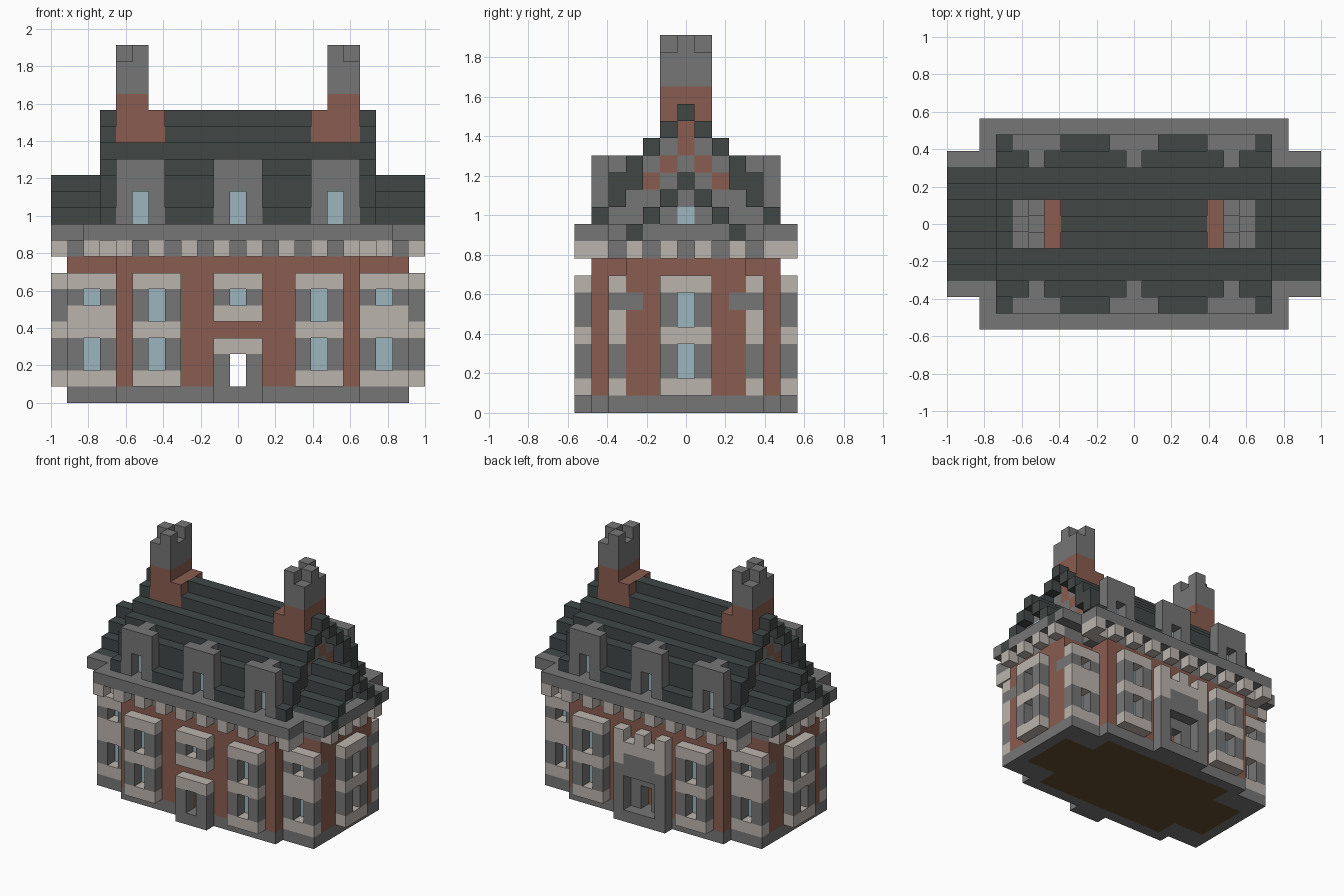
import bpy
import bmesh

if "Cube" in bpy.data.objects:
    bpy.data.objects.remove(bpy.data.objects["Cube"], do_unlink=True)

U = 2 / 23  # edge of one building cube
COLOURS = {
    "grey_stone": (0.18, 0.18, 0.18),
    "pale_stone": (0.50, 0.455, 0.42),
    "red_brick": (0.255, 0.107, 0.08),
    "dark_slate": (0.052, 0.063, 0.061),
    "window_glass": (0.33, 0.47, 0.515),
    "brown_floor": (0.127, 0.069, 0.03),
}
GREY, PALE, BRICK, SLATE, GLASS, FLOOR = COLOURS


def make_material(name, rgb):
    mat = bpy.data.materials.new(name)
    mat.use_nodes = True
    mat.diffuse_color = (*rgb, 1)
    bsdf = next(n for n in mat.node_tree.nodes if n.type == "BSDF_PRINCIPLED")
    bsdf.inputs["Base Color"].default_value = (*rgb, 1)
    bsdf.inputs["Roughness"].default_value = 0.9
    return mat


MATERIALS = {name: make_material(name, rgb) for name, rgb in COLOURS.items()}
cells = {}


def span(r):
    return (r,) if isinstance(r, int) else range(r[0], r[1] + 1)


def block(part, colour, x, y, z, mirror="xy"):
    """Fill a box of cubes (part None carves it), mirrored over the named axes."""
    for sx in ((1, -1) if "x" in mirror else (1,)):
        for sy in ((1, -1) if "y" in mirror else (1,)):
            for i in span(x):
                for j in span(y):
                    for k in span(z):
                        key = (i * sx, j * sy, k)
                        if part is None:
                            cells.pop(key, None)
                        else:
                            cells[key] = (part, colour)


def plan(part, colour, z, inset=0):
    """Main block crossed by the narrower wings."""
    block(part, colour, (0, 7 - inset), (0, 5 - inset), z)
    block(part, colour, (0, 10 - inset), (0, 3 - inset), z)


def bay(part, along, out, pale_rows, grey_rows, side=False, mirror="xy"):
    """Window bay: banded stone in front of the wall, glass set one cube back."""
    def put(name, colour, a, depth, z):
        x, y = (depth, a) if side else (a, depth)
        block(name, colour, x, y, z, mirror)
    mid = (along[0] + along[1]) // 2
    back = out - 1 if out > 0 else out + 1
    for z in pale_rows:
        put(part, PALE, along, out, z)
    for z in grey_rows:
        put(part, GREY, along, out, z)
        put(None, None, mid, out, z)
        put("window_panes", GLASS, mid, back, z)


# plinth and floor
plan("plinth", GREY, 0)
block("plinth", GREY, (8, 10), 4, 0)
plan("floor", FLOOR, 0, 1)

# hollow brick walls
plan("walls", BRICK, (1, 8))
plan(None, None, (1, 8), 1)

# window bays on the long sides, wing corners and ends
bay("long_side_bays", (4, 6), 6, (1, 4, 7), (2, 3, 5, 6))
bay("corner_bays", (8, 10), 4, (1, 4, 5, 7), (2, 3, 6))
bay("end_bays", (-1, 1), 11, (1, 4, 7), (2, 3, 5, 6), side=True, mirror="x")
block("corner_bays", GREY, 10, 3, 6)

# front door with a window bay above
block("front_door_frame", GREY, (-1, 1), -6, (0, 2), "")
block("front_door_frame", PALE, (-1, 1), -6, 3, "")
block(None, None, 0, (-6, -5), (1, 2), "")
bay("front_centre_bay", (-1, 1), -6, (5, 7), (6,), mirror="")

# back portal with stepped top and small crenels
block("back_portal", GREY, (-2, 2), 6, (0, 4), "")
block("back_portal", PALE, (-2, 2), 6, (5, 6), "")
block("back_portal", GREY, (-1, 1), 6, 5, "")
for x in (-2, 0, 2):
    block("back_portal", PALE, x, 6, 7, "")
block("back_portal", GREY, (-1, 1), 5, (1, 3), "")
block(None, None, (-1, 1), 6, (1, 3), "")
block(None, None, 0, 5, (1, 2), "")

# dentil course and cornice
block("frieze", GREY, (0, 8), (0, 5), 9)
block("frieze", GREY, (0, 10), (0, 3), 9)
for x in range(1, 10, 2):
    block("dentils", PALE, x, 6, 9)
block("dentils", PALE, (8, 9), 5, 9)
for y in (1, 3):
    block("dentils", PALE, 11, y, 9)
block("cornice", GREY, (0, 9), (0, 6), 10)
block("cornice", GREY, (0, 11), (0, 4), 10)

# stepped main roof with overhanging verges and patterned gables
ROOF_TOPS = (17, 16, 15, 14, 13, 11)
VERGE_BOTTOMS = (17, 16, 15, 13, 12, 11)
for y, (top, low) in enumerate(zip(ROOF_TOPS, VERGE_BOTTOMS)):
    block("main_roof", SLATE, (0, 7), y, (11, top))
    block("main_roof", SLATE, 8, y, (low, top))
    if low > 11:
        block("gable_walls", GREY, 7, y, (11, low - 1))
for y in range(3):
    block("gable_walls", BRICK, 7, y, 15 - y)

# lower roofs over the wings, with an end window
for y in range(4):
    top = 13 - y
    if top > 11:
        block("wing_gables", GREY, (8, 10), y, (11, top - 1))
    block("wing_roofs", SLATE, (8, 11), y, top)
block("window_panes", GLASS, 10, 0, 11)

# dormers
for x in (-6, 0, 6):
    block("dormers", GREY, (x - 1, x + 1), 5, (11, 14), "y")
    block("dormers", GREY, x, 4, (13, 14), "y")
    block(None, None, x, 5, (11, 12), "y")
    block("window_panes", GLASS, x, 4, (11, 12), "y")

# chimneys with chequered tops
block("chimneys", BRICK, 5, (0, 1), (16, 17))
block("chimneys", BRICK, (6, 7), (0, 1), (16, 18))
block("chimneys", GREY, (6, 7), (0, 1), (19, 20))
block("chimneys", GREY, 7, 0, 21)
block("chimneys", GREY, 6, 1, 21)


def build_part(part):
    """One mesh per part, keeping only faces that touch open space."""
    bm = bmesh.new()
    mesh = bpy.data.meshes.new(part)
    slots = []
    for cell, (name, colour) in cells.items():
        if name != part:
            continue
        if colour not in slots:
            slots.append(colour)
            mesh.materials.append(MATERIALS[colour])
        centre = (cell[0] * U, cell[1] * U, (cell[2] + 0.5) * U)
        for axis in range(3):
            for sign in (1, -1):
                near = list(cell)
                near[axis] += sign
                if tuple(near) in cells:
                    continue
                corners = []
                for b, c in ((-1, -1), (1, -1), (1, 1), (-1, 1))[::sign]:
                    p = list(centre)
                    p[axis] += sign * U / 2
                    p[(axis + 1) % 3] += b * U / 2
                    p[(axis + 2) % 3] += c * U / 2
                    corners.append(bm.verts.new(p))
                bm.faces.new(corners).material_index = slots.index(colour)
    bmesh.ops.remove_doubles(bm, verts=bm.verts[:], dist=U / 100)
    bm.to_mesh(mesh)
    bm.free()
    bpy.context.scene.collection.objects.link(bpy.data.objects.new(part, mesh))


for part_name in dict.fromkeys(name for name, _ in cells.values()):
    build_part(part_name)
